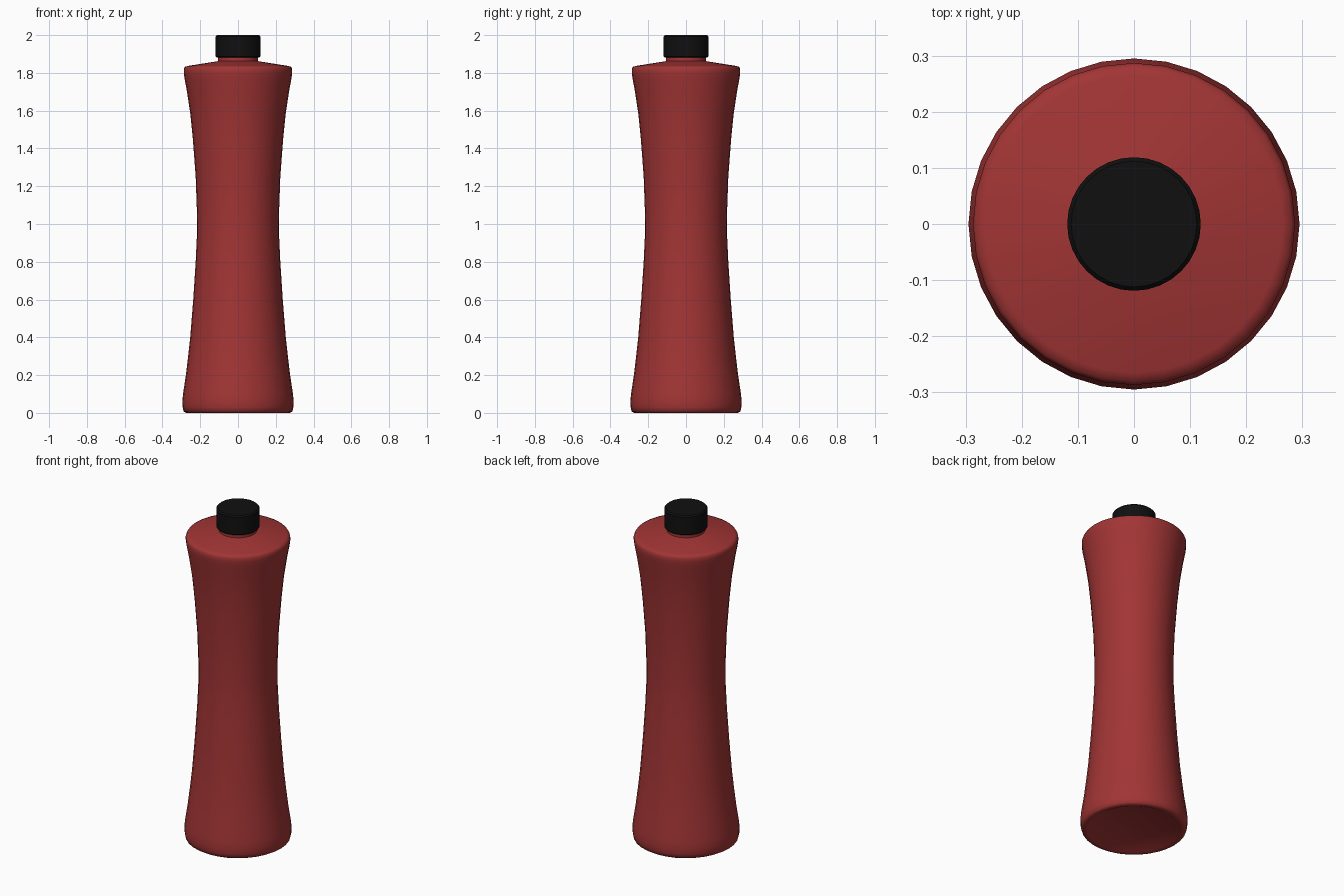
import bpy, bmesh, math

if "Cube" in bpy.data.objects:
    bpy.data.objects.remove(bpy.data.objects["Cube"])

SIDES = 32


def material(name, color):
    m = bpy.data.materials.new(name)
    m.diffuse_color = color
    m.use_nodes = True
    m.node_tree.nodes["Principled BSDF"].inputs["Base Color"].default_value = m.diffuse_color
    return m


def lathe(name, profile, mat, angle=40):
    """Spin (radius, z) points about z; closed with centre fans at both ends."""
    bm = bmesh.new()
    rings = []
    for r, z in profile:
        if r == 0:
            rings.append([bm.verts.new((0, 0, z))] * SIDES)
        else:
            rings.append([bm.verts.new((r * math.cos(2 * math.pi * i / SIDES),
                                        r * math.sin(2 * math.pi * i / SIDES), z))
                          for i in range(SIDES)])
    for a, b in zip(rings, rings[1:]):
        for i in range(SIDES):
            j = (i + 1) % SIDES
            bm.faces.new(list(dict.fromkeys((a[i], a[j], b[j], b[i]))))
    bmesh.ops.recalc_face_normals(bm, faces=bm.faces)
    mesh = bpy.data.meshes.new(name)
    bm.to_mesh(mesh)
    bm.free()
    ob = bpy.data.objects.new(name, mesh)
    bpy.context.collection.objects.link(ob)
    mesh.materials.append(mat)
    bpy.ops.object.select_all(action='DESELECT')
    ob.select_set(True)
    bpy.context.view_layer.objects.active = ob
    bpy.ops.object.shade_smooth_by_angle(angle=math.radians(angle))
    return ob


red = material("red_plastic", (0.36, 0.035, 0.035, 1))
black = material("black_plastic", (0.005, 0.005, 0.005, 1))

# Waisted bottle body with slightly recessed base, sloped shoulder and neck
lathe("bottle_body", [
    (0, 0.02), (0.22, 0.02), (0.255, 0.003), (0.275, 0), (0.288, 0.008), (0.293, 0.03),
    (0.295, 0.06), (0.291, 0.1), (0.276, 0.2), (0.264, 0.3), (0.253, 0.4),
    (0.237, 0.6), (0.224, 0.8), (0.218, 0.93), (0.217, 1.05), (0.224, 1.25),
    (0.239, 1.45), (0.252, 1.58), (0.270, 1.7), (0.283, 1.77), (0.287, 1.80),
    (0.287, 1.82), (0.281, 1.832), (0.265, 1.837), (0.106, 1.862),
    (0.106, 1.89), (0, 1.89)], red, 50)

# Screw cap with small bevelled rims
lathe("screw_cap", [
    (0, 1.882), (0.114, 1.882), (0.119, 1.887), (0.119, 1.992),
    (0.112, 2.0), (0, 2.0)], black)
